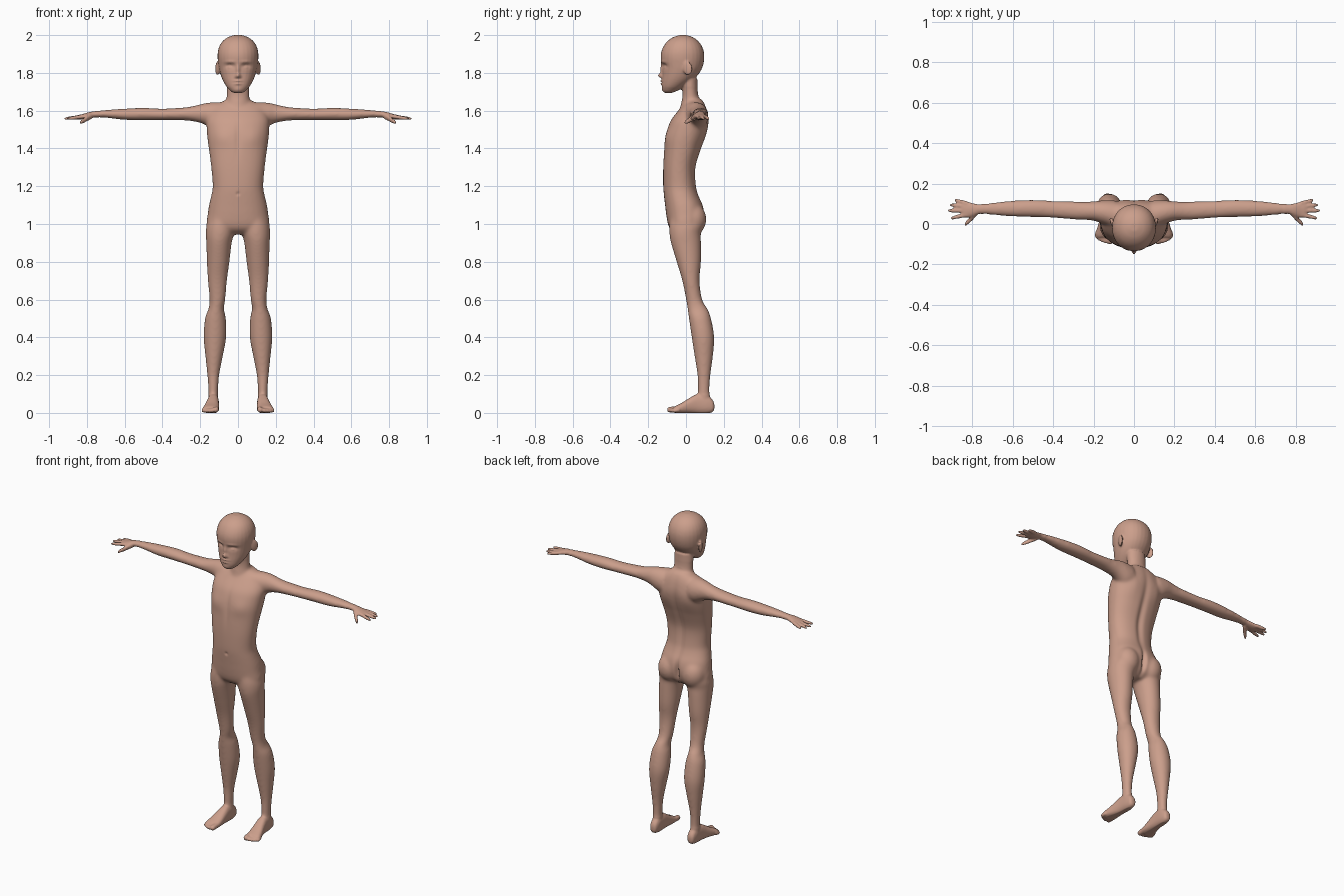
import bpy, bmesh, math
from mathutils import Matrix, Vector

skin = bpy.data.materials.new("skin")
skin.diffuse_color = (0.60, 0.345, 0.26, 1)

bm = bmesh.new()
SIDES = 28


def smooth_rows(rows, steps=4):
    """Catmull-Rom interpolation between the given sections."""
    out = []
    for i in range(len(rows) - 1):
        p0, p1 = rows[max(i - 1, 0)], rows[i]
        p2, p3 = rows[i + 1], rows[min(i + 2, len(rows) - 1)]
        for s in range(steps):
            t = s / steps
            out.append([0.5 * (2 * b + (c - a) * t + (2 * a - 5 * b + 4 * c - d) * t * t
                               + (3 * b - a - 3 * c + d) * t ** 3)
                        for a, b, c, d in zip(p0, p1, p2, p3)])
    return out + [rows[-1]]


def loft(axis, rows, side=1, power=2.0):
    """Closed skin over sections (position, u min, u max, v min, v max)."""
    rings = []
    for t, u0, u1, v0, v1 in smooth_rows(rows):
        ring = []
        for k in range(SIDES):
            a = 2 * math.pi * k / SIDES
            c, s = math.cos(a), math.sin(a)
            u = (u0 + u1) / 2 + (u1 - u0) / 2 * math.copysign(abs(c) ** (2 / power), c)
            v = (v0 + v1) / 2 + (v1 - v0) / 2 * math.copysign(abs(s) ** (2 / power), s)
            x, y, z = [(t, u, v), (u, t, v), (u, v, t)][axis]
            ring.append(bm.verts.new((x * side, y, z)))
        rings.append(ring)
    for r, q in zip(rings, rings[1:]):
        for k in range(SIDES):
            j = (k + 1) % SIDES
            bm.faces.new((r[k], r[j], q[j], q[k]))
    bm.faces.new(rings[0])
    bm.faces.new(rings[-1])


def digit(axis, p, q, r0, r1, side):
    """Round-tipped finger or toe from p to q."""
    rows = []
    for f, k in ((0, 1), (0.3, 1), (0.6, 1), (0.85, 0.9), (0.95, 0.65), (1, 0.25)):
        c = Vector(p).lerp(Vector(q), f)
        r = (r0 + (r1 - r0) * f) * k
        t = c[axis]
        u, v = [c[i] for i in range(3) if i != axis]
        rows.append((t, u - r, u + r, v - r, v + r))
    loft(axis, rows, side)


def ball(center, radii, turn=0.0, tilt=0.0):
    m = (Matrix.Translation(center) @ Matrix.Rotation(turn, 4, 'Z') @ Matrix.Rotation(tilt, 4, 'X')
         @ Matrix.Diagonal((*radii, 1)))
    bmesh.ops.create_uvsphere(bm, u_segments=24, v_segments=16, radius=1, matrix=m)


# torso: height, half width, front, back
torso = [(.945, .09, -.05, .045), (.97, .15, -.082, .075), (1.0, .167, -.096, .09),
         (1.05, .161, -.105, .098), (1.1, .154, -.111, .09), (1.15, .142, -.117, .068),
         (1.2, .134, -.121, .055), (1.3, .142, -.121, .052), (1.4, .155, -.116, .082),
         (1.45, .162, -.111, .1), (1.5, .166, -.1, .114), (1.55, .166, -.08, .12),
         (1.6, .145, -.042, .112), (1.635, .105, -.015, .1), (1.66, .06, 0, .085)]
loft(2, [(z, -w, w, f, b) for z, w, f, b in torso], power=2.25)

# neck
neck = [(1.58, .08, -.04, .1), (1.62, .07, -.03, .095), (1.65, .063, -.024, .08),
        (1.68, .06, -.018, .066), (1.72, .06, -.02, .062), (1.77, .06, -.03, .06)]
loft(2, [(z, -w, w, f, b) for z, w, f, b in neck])

# head
head = [(1.692, .02, -.114, -.08), (1.702, .04, -.124, -.05), (1.73, .063, -.128, -.005),
        (1.76, .08, -.128, .036), (1.79, .092, -.126, .064), (1.82, .1, -.126, .083),
        (1.85, .105, -.13, .093), (1.88, .108, -.134, .097), (1.91, .107, -.131, .095),
        (1.94, .099, -.119, .085), (1.967, .082, -.099, .066), (1.988, .055, -.07, .038),
        (2.0, .02, -.035, .004)]
loft(2, [(z, -w, w, f, b) for z, w, f, b in head], power=2.1)

arm = [(.09, -.03, .115, 1.5, 1.645), (.13, -.01, .118, 1.5, 1.645), (.17, .006, .116, 1.522, 1.641),
       (.2, .016, .112, 1.535, 1.634), (.25, .02, .11, 1.545, 1.622), (.3, .022, .112, 1.549, 1.616),
       (.4, .03, .115, 1.55, 1.611), (.5, .034, .12, 1.549, 1.615), (.6, .036, .116, 1.551, 1.611),
       (.7, .044, .106, 1.562, 1.604), (.76, .05, .098, 1.564, 1.597), (.79, .04, .102, 1.56, 1.592),
       (.82, .031, .109, 1.555, 1.583), (.845, .032, .111, 1.554, 1.577), (.853, .045, .1, 1.558, 1.573)]
leg = [(1.08, .03, .13, -.08, .06), (1.0, .018, .165, -.088, .088), (.95, .021, .17, -.088, .079),
       (.9, .033, .168, -.08, .08), (.8, .045, .165, -.05, .08), (.7, .058, .16, -.02, .072),
       (.6, .067, .151, 0, .086), (.55, .074, .157, .008, .115), (.5, .064, .175, .015, .133),
       (.4, .062, .182, .03, .15), (.3, .08, .173, .045, .143), (.2, .099, .163, .06, .13),
       (.12, .105, .157, .063, .125), (.06, .105, .157, .065, .128), (.03, .11, .15, .07, .12)]
foot = [(.15, .118, .142, .018, .048), (.14, .108, .152, .004, .07), (.11, .102, .158, -.004, .095),
        (.06, .101, .162, -.004, .1), (.02, .1, .17, -.003, .08), (-.02, .099, .182, -.003, .055),
        (-.05, .1, .189, -.002, .04), (-.065, .105, .185, .002, .032)]
fingers = [(.046, .028, .908), (.066, .066, .922), (.085, .095, .912), (.102, .119, .888)]
toes = [(.115, -.1, .016), (.136, -.097, .0115), (.152, -.091, .011), (.167, -.083, .0105),
        (.181, -.071, .01)]

for side in (1, -1):
    loft(0, arm, side)
    loft(2, leg, side)
    loft(1, foot, side, 2.4)
    # fingers and thumb
    for y0, y1, x1 in fingers:
        digit(0, (.825, y0, 1.568), (x1, y1, 1.557), .0115, .0085, side)
    digit(0, (.772, .062, 1.573), (.812, .02, 1.552), .016, .015, side)
    digit(0, (.795, .035, 1.56), (.837, -.004, 1.536), .0145, .012, side)
    # toes
    for x, tip, r in toes:
        digit(1, (x, -.035, r + .005), (x + .003, tip, r), r, r, side)
    # hips and ears
    ball((side * .082, .038, 1.025), (.072, .07, .085))
    ball((side * .108, .008, 1.825), (.009, .027, .038), side * -.35, .2)

bmesh.ops.recalc_face_normals(bm, faces=bm.faces)
mesh = bpy.data.meshes.new("body")
bm.to_mesh(mesh)
bm.free()
body = bpy.data.objects.new("body", mesh)
bpy.context.collection.objects.link(body)

# fuse all parts into one skin
mod = body.modifiers.new("fuse", 'REMESH')
mod.mode = 'VOXEL'
mod.voxel_size = 0.0058
fused = bpy.data.meshes.new_from_object(body.evaluated_get(bpy.context.evaluated_depsgraph_get()))
body.modifiers.clear()
body.data = fused

# soften the joins, keeping hands, feet and ears crisp
bm = bmesh.new()
bm.from_mesh(fused)
soft = [v for v in bm.verts if abs(v.co.x) < .74 and .1 < v.co.z < 1.72]
for i in range(16):
    bmesh.ops.smooth_vert(bm, verts=soft, factor=.5, use_axis_x=True, use_axis_y=True, use_axis_z=True)
for i in range(2):
    bmesh.ops.smooth_vert(bm, verts=bm.verts, factor=.4, use_axis_x=True, use_axis_y=True, use_axis_z=True)

# relief: |x|, z, depth, x spread, z spread
face = [(.043, 1.836, .015, .023, .013), (.043, 1.831, -.008, .015, .008), (.042, 1.858, -.004, .03, .008),
        (0, 1.815, -.012, .010, .026), (0, 1.786, -.021, .011, .011), (.011, 1.779, -.006, .007, .006),
        (0, 1.757, -.008, .02, .005), (0, 1.742, -.008, .017, .005), (0, 1.75, .004, .024, .003),
        (0, 1.711, -.004, .018, .012)]
chest = [(.085, 1.46, -.006, .05, .045), (0, 1.45, .005, .015, .09), (0, 1.16, .006, .008, .009)]
back = [(0, 1.33, -.011, .02, .22), (.085, 1.5, .006, .045, .06), (0, 1.03, -.02, .012, .06)]
for v in bm.verts:
    x, y, z = v.co
    if z > 1.68 and y < -.05:
        marks = face
    elif 1.05 < z < 1.62 and y < -.03 and abs(x) < .2:
        marks = chest
    elif .94 < z < 1.68 and y > .02 and abs(x) < .2:
        marks = back
    else:
        marks = ()
    for cx, cz, d, sx, sz in marks:
        v.co.y += d * math.exp(-((abs(x) - cx) / sx) ** 2 - ((z - cz) / sz) ** 2)
    v.co.z = max(v.co.z, 0)
bm.to_mesh(fused)
bm.free()

fused.materials.clear()
fused.materials.append(skin)
for p in fused.polygons:
    p.use_smooth = True
    p.material_index = 0
